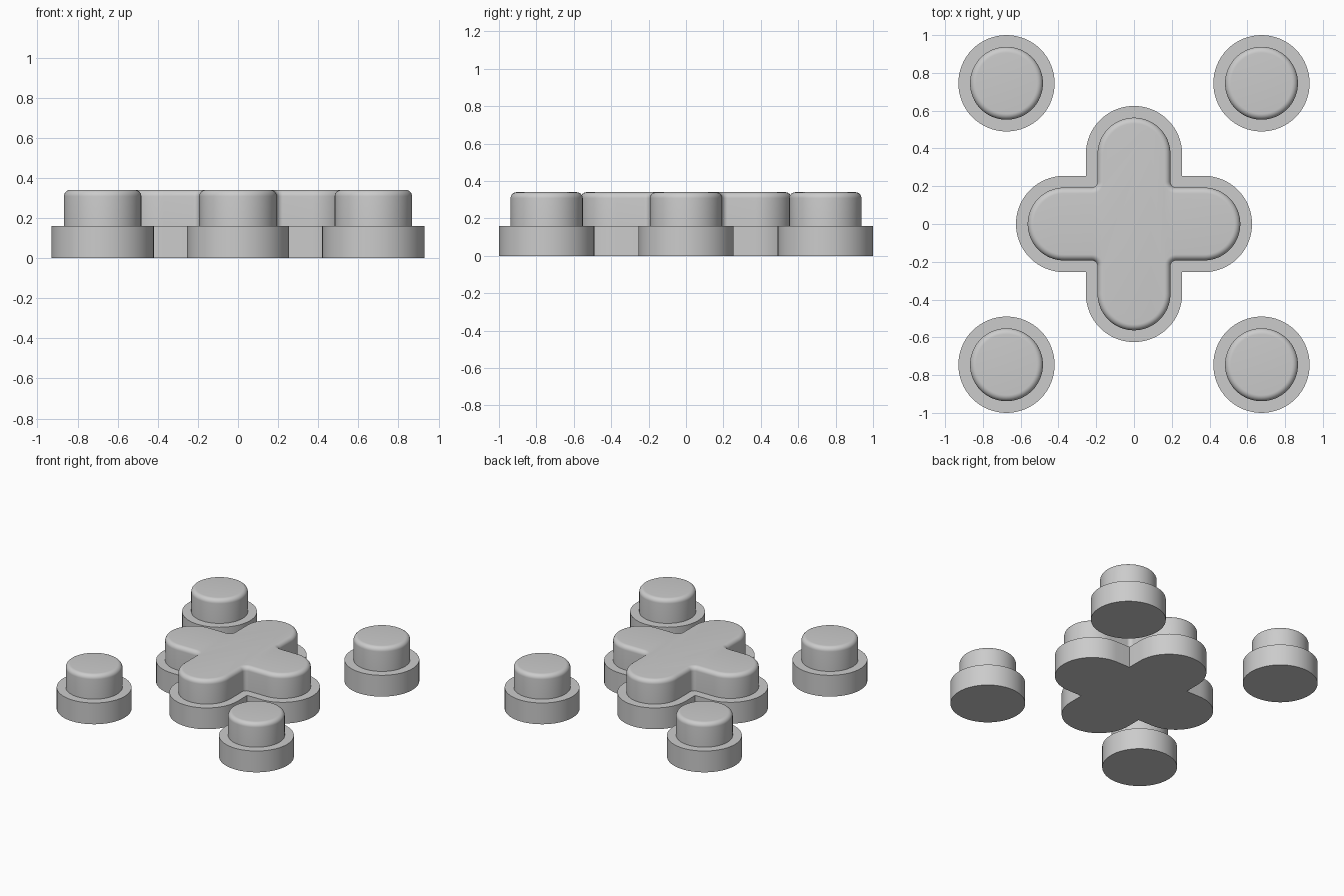
import bpy, bmesh, math

if "Cube" in bpy.data.objects:
    bpy.data.objects.remove(bpy.data.objects["Cube"])

BASE_R, CAP_R, ROUND = 0.255, 0.193, 0.032   # base radius, cap radius, edge rounding
STEP_Z, TOP_Z = 0.16, 0.34
ARM = 0.37                                   # centre of each arm's rounded end
FILLET = 0.03                                # inner corner of the cross cap

grey = bpy.data.materials.new("button_grey")
grey.diffuse_color = (0.6, 0.6, 0.6, 1)
grey.use_nodes = True
grey.node_tree.nodes["Principled BSDF"].inputs["Base Color"].default_value = grey.diffuse_color


def circle(r, fillet):
    n = 64
    return [(r * math.cos(2 * math.pi * i / n), r * math.sin(2 * math.pi * i / n))
            for i in range(n)]


def cross(r, fillet):
    """Four round-ended arms of half-width r, with filleted inner corners."""
    pts = []
    for k in range(4):
        c, s = math.cos(k * math.pi / 2), math.sin(k * math.pi / 2)
        quarter = []
        for i in range(33):
            a = -math.pi / 2 + math.pi * i / 32
            quarter.append((ARM + r * math.cos(a), r * math.sin(a)))
        for i in range(9):
            a = -math.pi / 2 - math.pi / 2 * i / 8
            quarter.append((r + fillet + fillet * math.cos(a),
                            r + fillet + fillet * math.sin(a)))
        pts += [(x * c - y * s, x * s + y * c) for x, y in quarter]
    return pts


def button(name, outline, x=0, y=0):
    # Stepped side profile: wide base, narrow cap, rounded top edge
    profile = [(BASE_R, 0, 0), (BASE_R, STEP_Z, 0), (CAP_R, STEP_Z, FILLET)]
    for i in range(9):
        a = math.pi / 2 * i / 8
        inset = ROUND * (1 - math.cos(a))
        profile.append((CAP_R - inset, TOP_Z - ROUND + ROUND * math.sin(a),
                        FILLET + inset))
    bm = bmesh.new()
    rings = [[bm.verts.new((px, py, z)) for px, py in outline(r, f)]
             for r, z, f in profile]
    n = len(rings[0])
    for low, high in zip(rings, rings[1:]):
        for i in range(n):
            j = (i + 1) % n
            bm.faces.new((low[i], low[j], high[j], high[i]))
    bm.faces.new(rings[0][::-1])
    bm.faces.new(rings[-1])
    bmesh.ops.remove_doubles(bm, verts=bm.verts, dist=1e-5)
    bmesh.ops.recalc_face_normals(bm, faces=bm.faces)
    mesh = bpy.data.meshes.new(name)
    bm.to_mesh(mesh)
    bm.free()
    mesh.materials.append(grey)
    obj = bpy.data.objects.new(name, mesh)
    obj.location = (x, y, 0)
    bpy.context.collection.objects.link(obj)
    bpy.ops.object.select_all(action='DESELECT')
    obj.select_set(True)
    bpy.context.view_layer.objects.active = obj
    bpy.ops.object.shade_smooth_by_angle(angle=math.radians(30))


# Central direction pad
button("direction_pad", cross)

# Four round corner buttons
for side, x in (("left", -0.675), ("right", 0.675)):
    for end, y in (("front", -0.745), ("back", 0.745)):
        button(f"round_button_{end}_{side}", circle, x, y)
